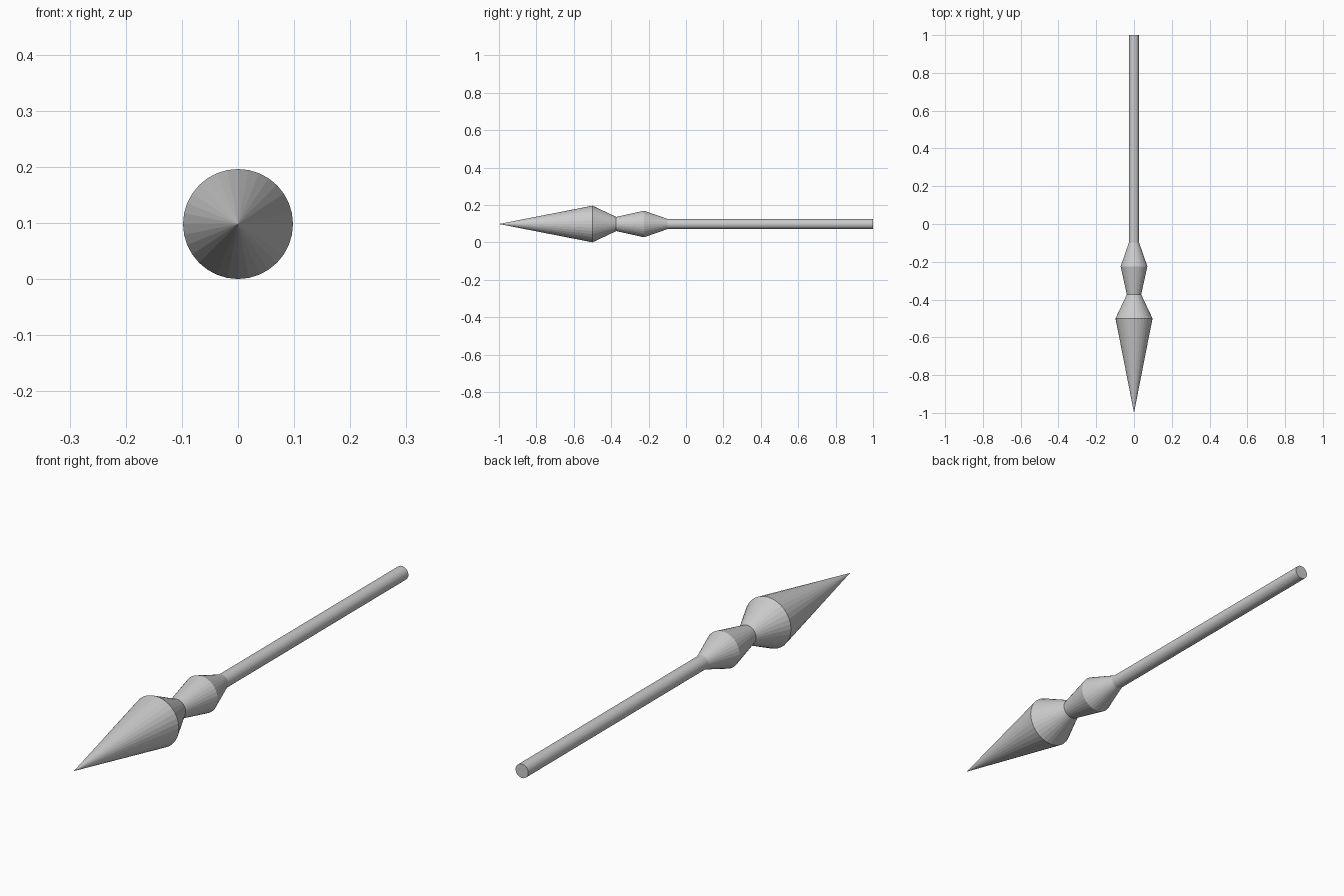
import bpy, bmesh
from math import sin, cos, pi

if "Cube" in bpy.data.objects:
    bpy.data.objects.remove(bpy.data.objects["Cube"])

SIDES = 32
AXIS_Z = 0.098


def lathe(name, profile, cap_end=False):
    """Revolve (y, radius) points around the lengthwise axis."""
    bm = bmesh.new()
    rings = []
    for y, r in profile:
        if r == 0:
            rings.append([bm.verts.new((0, y, AXIS_Z))] * SIDES)
        else:
            rings.append([bm.verts.new((r * sin(2 * pi * i / SIDES), y,
                                        AXIS_Z + r * cos(2 * pi * i / SIDES)))
                          for i in range(SIDES)])
    for a, b in zip(rings, rings[1:]):
        for i in range(SIDES):
            j = (i + 1) % SIDES
            bm.faces.new(dict.fromkeys((a[i], a[j], b[j], b[i])))
    if cap_end:
        bm.faces.new(rings[-1])
    bmesh.ops.recalc_face_normals(bm, faces=bm.faces)
    # Open shells: make sure the sides point away from the axis
    f = bm.faces[:][0]
    c = f.calc_center_median()
    if f.normal.x * c.x + f.normal.z * (c.z - AXIS_Z) < 0:
        bmesh.ops.reverse_faces(bm, faces=bm.faces)
    mesh = bpy.data.meshes.new(name)
    bm.to_mesh(mesh)
    bm.free()
    obj = bpy.data.objects.new(name, mesh)
    bpy.context.collection.objects.link(obj)
    return obj


# Pointed head, tapering back to the neck
lathe("spear_head", [(-1.0, 0), (-0.5, 0.098), (-0.373, 0.038)])
# Double-cone collar behind the head
lathe("collar", [(-0.373, 0.038), (-0.225, 0.071), (-0.098, 0.027)])
# Straight round shaft with a flat end
lathe("shaft", [(-0.098, 0.027), (1.0, 0.027)], cap_end=True)
